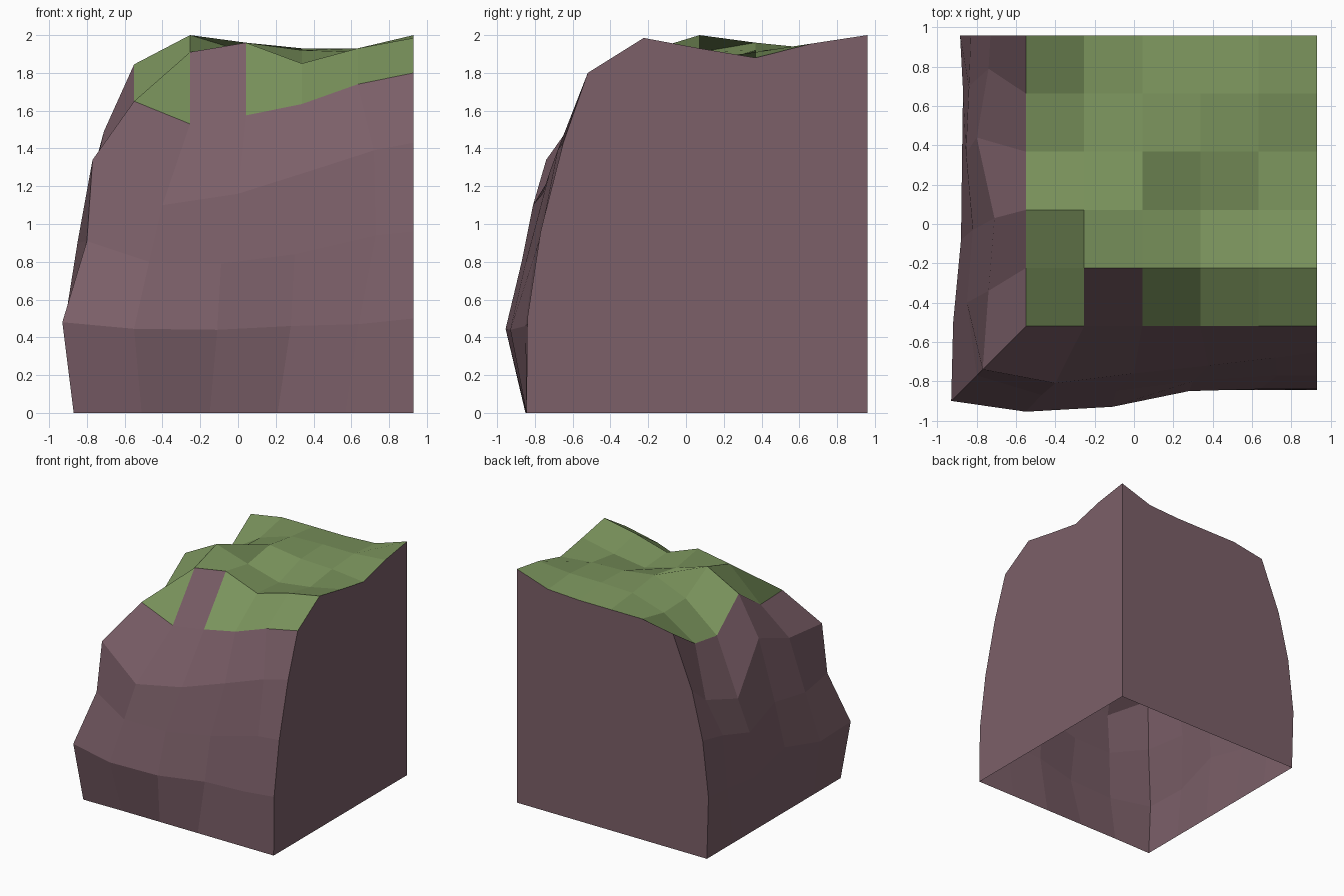
import bpy
import bmesh

if "Cube" in bpy.data.objects:
    bpy.data.objects.remove(bpy.data.objects["Cube"], do_unlink=True)


def make_material(name, rgb):
    mat = bpy.data.materials.new(name)
    mat.use_nodes = True
    colour = (*rgb, 1.0)
    mat.diffuse_color = colour
    mat.node_tree.nodes["Principled BSDF"].inputs["Base Color"].default_value = colour
    return mat


rock = make_material("mauve rock", (.2, .115, .14))
grass = make_material("moss green grass", (.2, .3, .11))


def finish(name, bm, materials):
    """Turn a bmesh into a flat-shaded object."""
    mesh = bpy.data.meshes.new(name)
    bm.to_mesh(mesh)
    bm.free()
    for mat in materials:
        mesh.materials.append(mat)
    obj = bpy.data.objects.new(name, mesh)
    bpy.context.collection.objects.link(obj)
    return obj


def grid_surface(name, rows, materials, bare=None):
    """Quad surface through rows of points; the bare cell gets the second material."""
    bm = bmesh.new()
    verts = [[bm.verts.new(p) for p in row] for row in rows]
    for i in range(len(rows) - 1):
        low, high = verts[i], verts[i + 1]
        for j in range(len(low) - 1):
            face = bm.faces.new((low[j], low[j + 1], high[j + 1], high[j]))
            if (i, j) == bare:
                face.material_index = 1
    return finish(name, bm, materials)


def flat_wall(name, points):
    bm = bmesh.new()
    bm.faces.new([bm.verts.new(p) for p in points])
    return finish(name, bm, [rock])


def spread(start, end, steps):
    return [start + (end - start) * k / steps for k in range(steps + 1)]


# Overall plan of the corner block
RIGHT, BACK = .93, .96
CELLS = 5
xs = spread(-.55, RIGHT, CELLS)
ys = spread(-.52, BACK, CELLS)

# Grassy top: heights row by row from front to back
heights = [
    (1.65, 1.53, 1.575, 1.635, 1.74, 1.8),
    (1.64, 1.91, 1.96, 1.85, 1.93, 1.985),
    (1.845, 2, 1.91, 1.83, 1.87, 1.93),
    (1.6, 1.84, 1.96, 1.92, 1.91, 1.88),
    (1.645, 1.83, 1.92, 1.93, 1.93, 1.955),
    (1.84, 1.89, 1.89, 1.89, 1.905, 2),
]
top = [[(x, y, z) for x, z in zip(xs, row)] for y, row in zip(ys, heights)]
grid_surface("grass_top", top, [grass, rock], bare=(0, 1))

# Rock rings run from the back, round the outer corner, to the front's far end
base_side = [(-.87, y, 0) for y in spread(BACK, -.85, CELLS)]
base_front = [(x, -.845, 0) for x in spread(-.87, RIGHT, CELLS)]
base = base_side + base_front[1:]

bulge = [
    (-.885, BACK, .53), (-.87, .68, .5), (-.875, .32, .46),
    (-.88, -.08, .56), (-.92, -.5, .46), (-.93, -.9, .48),
    (-.55, -.955, .445), (-.11, -.93, .44), (.28, -.85, .46),
    (.64, -.84, .47), (RIGHT, -.84, .5),
]
middle = [
    (-.83, BACK, 1), (-.84, .7, .95), (-.855, .36, .85),
    (-.82, -.03, .95), (-.85, -.4, .9), (-.8, -.77, .91),
    (-.47, -.87, .8), (-.09, -.85, .79), (.3, -.8, .84),
    (.73, -.77, .94), (RIGHT, -.77, .96),
]
shoulder = [
    (-.73, BACK, 1.4), (-.74, .79, 1.26), (-.8, .44, 1.155),
    (-.71, .03, 1.49), (-.74, -.34, 1.36), (-.77, -.74, 1.34),
    (-.4, -.81, 1.1), (0, -.76, 1.16), (.38, -.72, 1.28),
    (.72, -.68, 1.39), (RIGHT, -.65, 1.43),
]
rim = [row[0] for row in reversed(top)] + top[0][1:]
rings = [base, bulge, middle, shoulder, rim]
grid_surface("cliff_rock", rings, [rock])

# Flat cut walls closing the two straight sides; the underside stays open
inner_corner = (RIGHT, BACK, 0)
front_profile = [ring[-1] for ring in rings]
side_edge = [row[-1] for row in top]
flat_wall("side_wall", [inner_corner] + side_edge[::-1] + front_profile[-2::-1])

back_profile = [ring[0] for ring in rings]
flat_wall("back_wall", [inner_corner] + back_profile + top[-1][1:])
